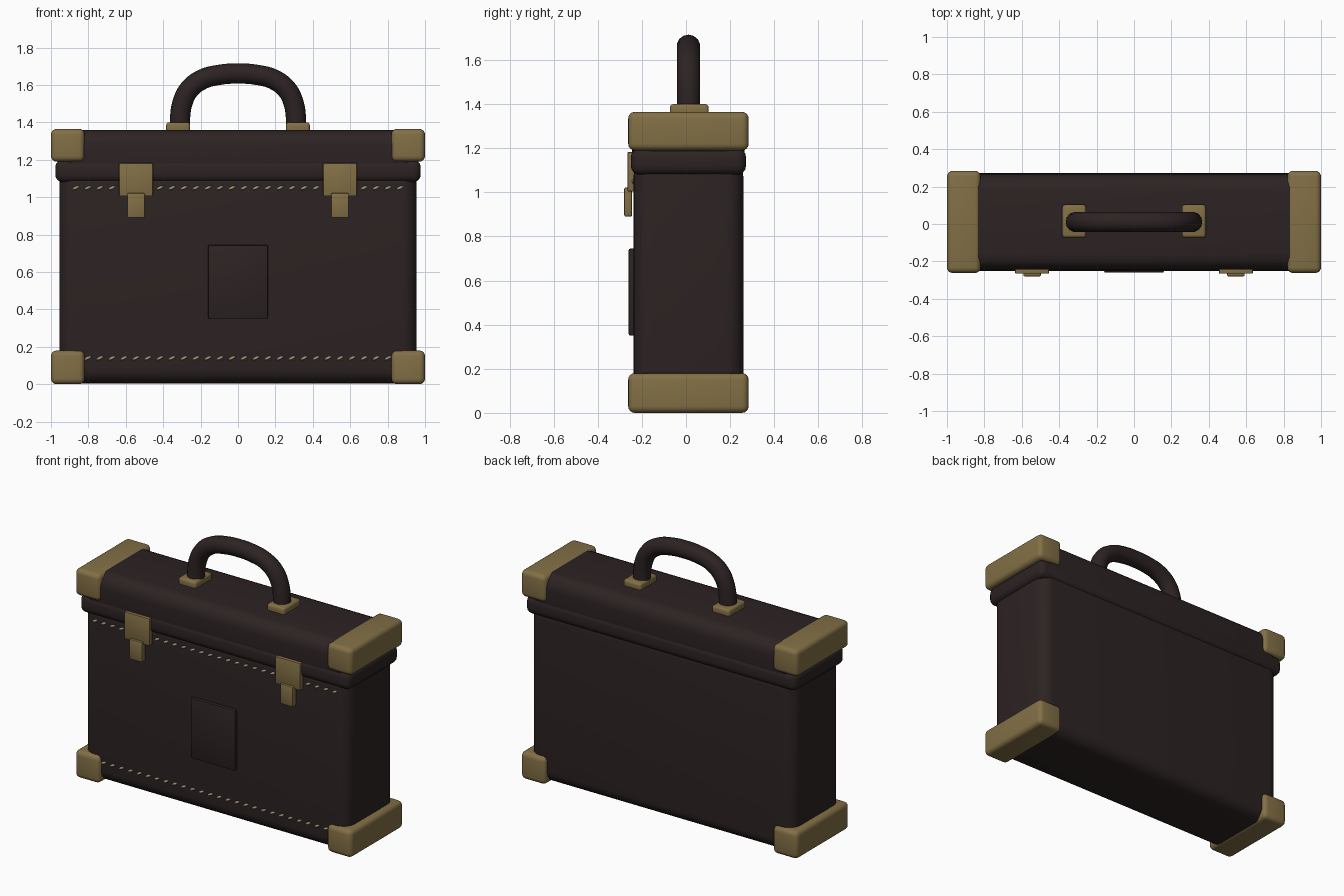
import bpy, bmesh, math
from mathutils import Matrix, Vector

if "Cube" in bpy.data.objects:
    bpy.data.objects.remove(bpy.data.objects["Cube"])

CY = 0.011  # depth centre of the case


def material(name, rgb):
    m = bpy.data.materials.new(name)
    m.diffuse_color = (*rgb, 1)
    m.use_nodes = True
    m.node_tree.nodes["Principled BSDF"].inputs["Base Color"].default_value = m.diffuse_color
    return m


LEATHER = material("dark leather", (0.026, 0.0165, 0.0165))
BRASS = material("aged brass", (0.225, 0.160, 0.060))
THREAD = material("pale thread", (0.36, 0.31, 0.20))


def finish(ob, mat):
    ob.data.materials.clear()
    ob.data.materials.append(mat)
    bpy.ops.object.select_all(action='DESELECT')
    ob.select_set(True)
    bpy.context.view_layer.objects.active = ob
    bpy.ops.object.shade_smooth_by_angle(angle=math.radians(35))
    return ob


def add_mesh(name, bm, mat):
    me = bpy.data.meshes.new(name)
    bm.to_mesh(me)
    bm.free()
    ob = bpy.data.objects.new(name, me)
    bpy.context.collection.objects.link(ob)
    return finish(ob, mat)


def rounded_box(name, x, y, z, radius, mat, segments=4):
    """Box given by (min, max) ranges, with rounded edges."""
    bm = bmesh.new()
    bmesh.ops.create_cube(bm, size=1)
    size = [r[1] - r[0] for r in (x, y, z)]
    mid = Vector([(r[0] + r[1]) / 2 for r in (x, y, z)])
    bmesh.ops.scale(bm, vec=size, verts=bm.verts)
    bmesh.ops.translate(bm, vec=mid, verts=bm.verts)
    bmesh.ops.bevel(bm, geom=bm.edges[:], offset=radius, segments=segments,
                    profile=0.5, affect='EDGES', clamp_overlap=True)
    return add_mesh(name, bm, mat)


def around(c, half):
    return (c - half, c + half)


# Case body, domed lid and the lid's overhanging rim
rounded_box("case_body", (-0.955, 0.955), around(CY, 0.249), (0.005, 1.15), 0.08, LEATHER, 6)
rounded_box("lid", (-0.965, 0.965), around(CY, 0.255), (1.09, 1.36), 0.085, LEATHER, 6)
rounded_box("lid_rim", (-0.977, 0.977), around(CY, 0.261), (1.08, 1.20), 0.04, LEATHER)

for side, s in (("left", -1), ("right", 1)):
    # Corner guards wrap the whole depth of the case
    xr = tuple(sorted((s * 0.82, s * 1.0)))
    rounded_box(f"bottom_guard_{side}", xr, around(CY, 0.273), (0.0, 0.18), 0.03, BRASS)
    rounded_box(f"top_guard_{side}", xr, around(CY, 0.273), (1.19, 1.365), 0.03, BRASS)

    # Latch plate with hanging tongue
    c = s * 0.545
    rounded_box(f"latch_plate_{side}", around(c, 0.09), (-0.265, -0.236), (1.005, 1.182), 0.003, BRASS, 2)
    rounded_box(f"latch_tongue_{side}", around(c, 0.047), (-0.28, -0.244), (0.89, 1.022), 0.007, BRASS, 2)

    # Handle mount
    rounded_box(f"handle_mount_{side}", around(s * 0.32, 0.064), around(CY + 0.004, 0.088),
                (1.34, 1.40), 0.015, BRASS, 3)

# Plain raised panel on the front
rounded_box("front_panel", (-0.16, 0.16), (-0.26, -0.23), (0.35, 0.745), 0.008, LEATHER, 2)

# Arched round handle
half = [(-0.31, 1.36), (-0.31, 1.42), (-0.298, 1.50), (-0.262, 1.575), (-0.19, 1.63), (-0.10, 1.654)]
path = half + [(0, 1.661)] + [(-x, z) for x, z in reversed(half)]
cu = bpy.data.curves.new("handle", 'CURVE')
cu.dimensions = '3D'
cu.bevel_depth = 0.054
cu.bevel_resolution = 5
cu.resolution_u = 5
cu.use_fill_caps = True
sp = cu.splines.new('BEZIER')
sp.bezier_points.add(len(path) - 1)
for p, (x, z) in zip(sp.bezier_points, path):
    p.co = (x, CY, z)
    p.handle_left_type = p.handle_right_type = 'AUTO'
handle = bpy.data.objects.new("handle", cu)
bpy.context.collection.objects.link(handle)
bpy.ops.object.select_all(action='DESELECT')
handle.select_set(True)
bpy.context.view_layer.objects.active = handle
bpy.ops.object.convert(target='MESH')
finish(bpy.context.view_layer.objects.active, LEATHER)

# Two rows of slanted stitches across the front
for name, z in (("upper_stitches", 1.05), ("lower_stitches", 0.14)):
    bm = bmesh.new()
    for i in range(28):
        pos = Vector((-0.867 + i * 0.0642, -0.239, z))
        mat = (Matrix.Translation(pos) @ Matrix.Rotation(math.radians(-25), 4, 'Y')
               @ Matrix.Diagonal((0.02, 0.008, 0.008, 1)))
        bmesh.ops.create_uvsphere(bm, u_segments=8, v_segments=6, radius=1, matrix=mat)
    add_mesh(name, bm, THREAD)
